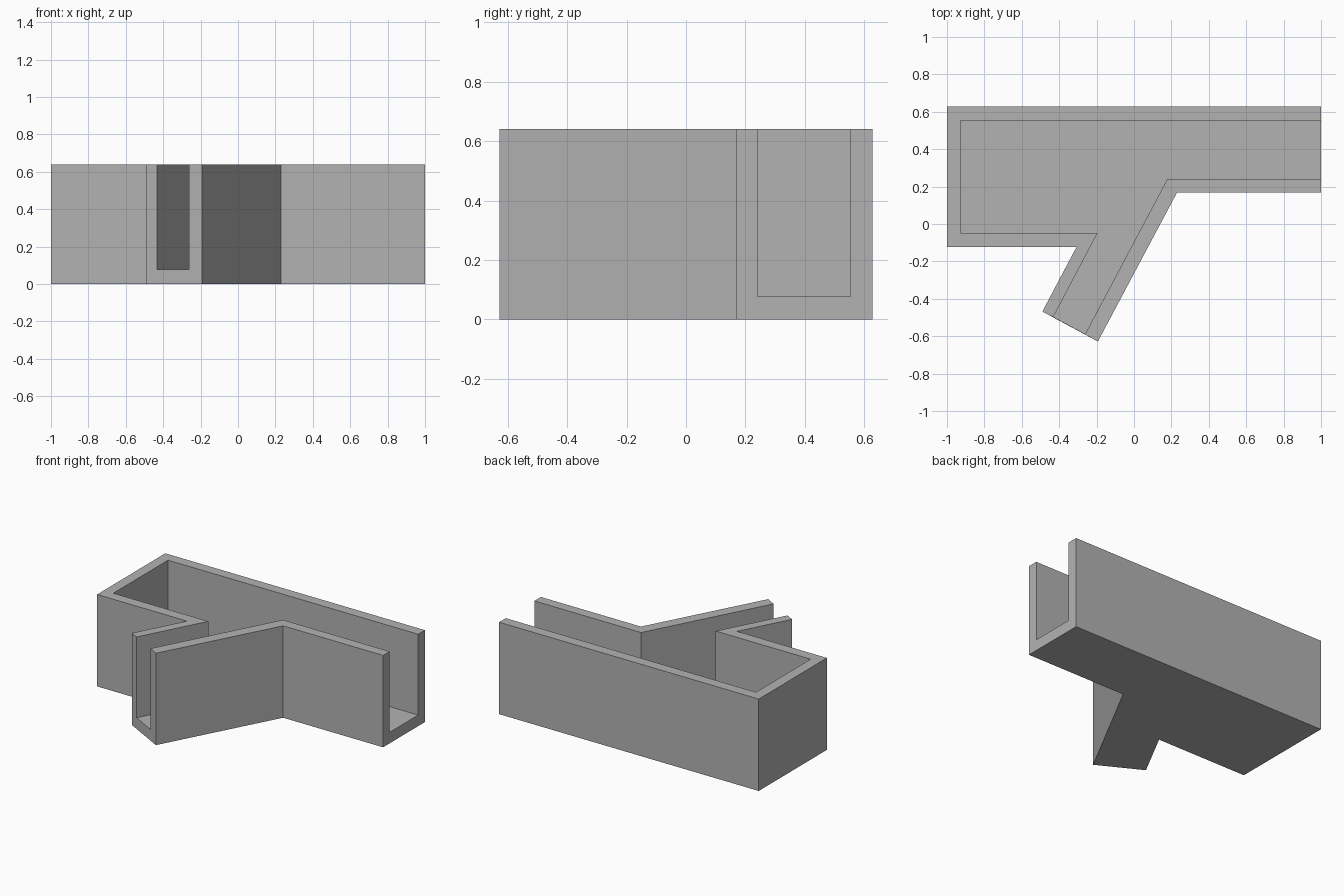
import bpy
import bmesh

cube = bpy.data.objects.get("Cube")
if cube:
    bpy.data.objects.remove(cube, do_unlink=True)

HEIGHT, FLOOR = 0.64, 0.077

grey = bpy.data.materials.new("plain grey")
grey.use_nodes = True
grey.diffuse_color = (0.45, 0.45, 0.45, 1)
grey.node_tree.nodes["Principled BSDF"].inputs["Base Color"].default_value = grey.diffuse_color

# Long wall: back, closed end, front and near side of the slanted branch
long_outer = [(1, 0.628), (-1, 0.628), (-1, -0.122), (-0.307, -0.122), (-0.49, -0.468)]
long_inner = [(1, 0.554), (-0.927, 0.554), (-0.927, -0.048), (-0.195, -0.048), (-0.432, -0.498)]
# Short wall: far side of the branch and front of the open end
short_outer = [(-0.193, -0.628), (0.23, 0.168), (1, 0.168)]
short_inner = [(-0.262, -0.59), (0.178, 0.24), (1, 0.24)]

bm = bmesh.new()


def ring(points, z):
    return [bm.verts.new((x, y, z)) for x, y in points]


def strip(a, b):
    for i in range(len(a) - 1):
        bm.faces.new((a[i], a[i + 1], b[i + 1], b[i]))


def wall(outer, inner):
    """Outer side, top rim and inner side; returns the three levels needed later."""
    base, rim_out = ring(outer, 0), ring(outer, HEIGHT)
    rim_in, foot = ring(inner, HEIGHT), ring(inner, FLOOR)
    strip(base, rim_out)
    strip(rim_out, rim_in)
    strip(rim_in, foot)
    return base, rim_out, rim_in, foot


long_wall = wall(long_outer, long_inner)
short_wall = wall(short_outer, short_inner)

# Underside and channel floor
bm.faces.new(long_wall[0] + short_wall[0])
bm.faces.new(long_wall[3] + short_wall[3])

# U-shaped open ends of the main channel and the branch
for i, j in ((0, -1), (-1, 0)):
    bm.faces.new([level[i] for level in long_wall] + [level[j] for level in reversed(short_wall)])

bmesh.ops.recalc_face_normals(bm, faces=bm.faces)
mesh = bpy.data.meshes.new("branched_channel")
bm.to_mesh(mesh)
bm.free()
mesh.materials.append(grey)
channel = bpy.data.objects.new("branched_channel", mesh)
bpy.context.collection.objects.link(channel)
